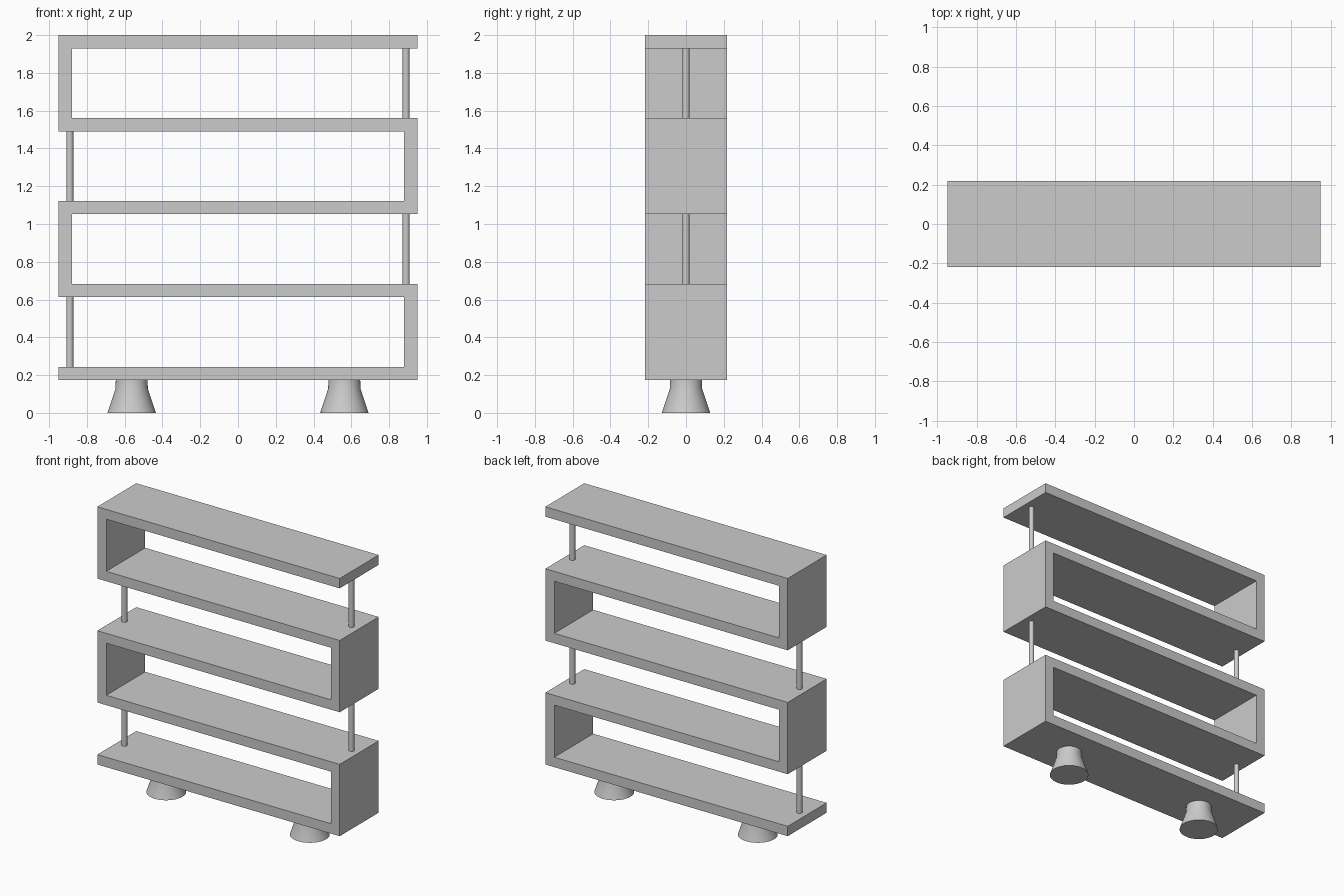
import bpy, bmesh, math

if "Cube" in bpy.data.objects:
    bpy.data.objects.remove(bpy.data.objects["Cube"])

HALF_W, HALF_D, THICK = 0.95, 0.218, 0.07
BASE, TOP = 0.174, 2.0
PITCH = (TOP - BASE - THICK) / 4
INNER = HALF_W - THICK
tops = [TOP - i * PITCH for i in range(5)]
bottoms = [t - THICK for t in tops]


def make_object(name, bm):
    bmesh.ops.recalc_face_normals(bm, faces=bm.faces)
    mesh = bpy.data.meshes.new(name)
    bm.to_mesh(mesh)
    bm.free()
    obj = bpy.data.objects.new(name, mesh)
    bpy.context.collection.objects.link(obj)
    return obj


def turned(name, x, profile, sides=48):
    """Closed lathe form around a vertical axis; profile is (radius, z)."""
    bm = bmesh.new()
    rings = []
    for r, z in profile:
        rings.append([bm.verts.new((x + r * math.cos(2 * math.pi * k / sides),
                                    r * math.sin(2 * math.pi * k / sides), z))
                      for k in range(sides)])
    for a, b in zip(rings, rings[1:]):
        for k in range(sides):
            n = (k + 1) % sides
            bm.faces.new((a[k], a[n], b[n], b[k]))
    bm.faces.new(rings[0])
    bm.faces.new(rings[-1])
    obj = make_object(name, bm)
    bpy.ops.object.select_all(action='DESELECT')
    obj.select_set(True)
    bpy.context.view_layer.objects.active = obj
    bpy.ops.object.shade_smooth_by_angle(angle=math.radians(30))


# Serpentine shelf body: one side of the outline, then its half-turn copy
side = [(HALF_W, tops[0])]
for i in (0, 2):
    side += [(-HALF_W, tops[i]), (-HALF_W, bottoms[i + 1]),
             (INNER, bottoms[i + 1]), (INNER, tops[i + 2])]
side.append((-HALF_W, tops[4]))
outline = side + [(-x, TOP + BASE - z) for x, z in side]

bm = bmesh.new()
face = bm.faces.new([bm.verts.new((x, -HALF_D, z)) for x, z in outline])
ext = bmesh.ops.extrude_face_region(bm, geom=[face], use_keep_orig=True)
bmesh.ops.translate(bm, vec=(0, 2 * HALF_D, 0),
                    verts=[v for v in ext["geom"] if isinstance(v, bmesh.types.BMVert)])
make_object("serpentine_shelves", bm)

# Slim posts holding up the open ends
for i in range(4):
    x = 0.89 if i % 2 == 0 else -0.89
    turned(f"support_post_{i + 1}", x,
           [(0.018, tops[i + 1]), (0.018, bottoms[i])], sides=32)

# Flared feet with a short straight neck
for label, s in (("left", -1), ("right", 1)):
    turned(f"{label}_foot", s * 0.563,
           [(0.128, 0), (0.086, 0.127), (0.084, BASE)])
